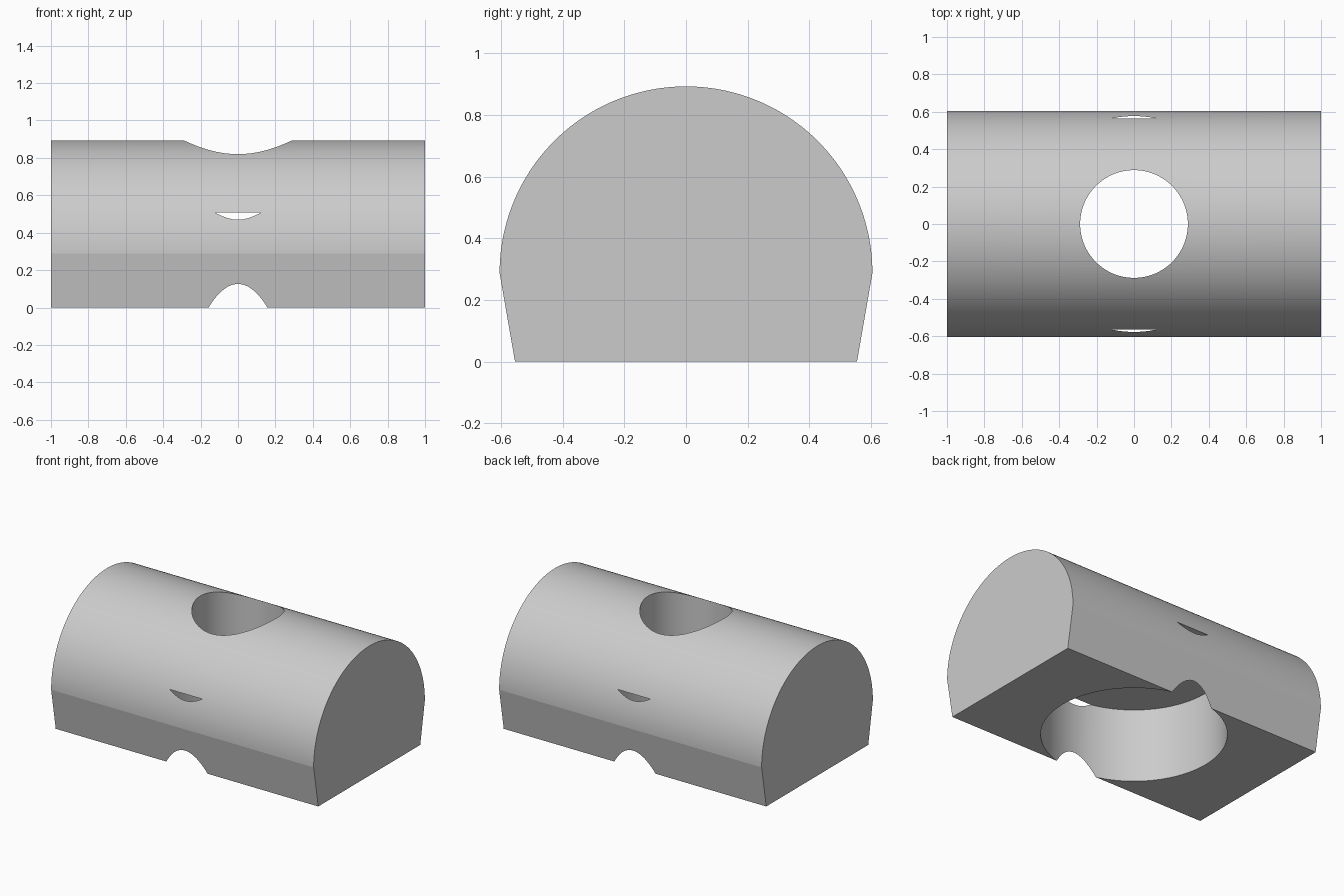
import bpy
import bmesh
from math import sin, cos, pi, radians

LENGTH, RADIUS, SPRING, BASE = 2.0, 0.605, 0.288, 0.555
BORE, SHELF, HOLE = 0.577, 0.508, 0.288
ARC_STEPS = 96

cube = bpy.data.objects.get("Cube")
if cube:
    bpy.data.objects.remove(cube, do_unlink=True)

# Single matte grey
grey = bpy.data.materials.new("light_grey")
grey.use_nodes = True
colour = (0.6, 0.6, 0.6, 1)
grey.diffuse_color = colour
grey.node_tree.nodes["Principled BSDF"].inputs["Base Color"].default_value = colour


def extrude_outline(name, points, offset):
    """Solid made by sweeping a closed outline along an offset."""
    bm = bmesh.new()
    face = bm.faces.new([bm.verts.new(p) for p in points])
    swept = bmesh.ops.extrude_face_region(bm, geom=[face])["geom"]
    verts = [g for g in swept if isinstance(g, bmesh.types.BMVert)]
    bmesh.ops.translate(bm, verts=verts, vec=offset)
    bmesh.ops.recalc_face_normals(bm, faces=bm.faces)
    mesh = bpy.data.meshes.new(name)
    bm.to_mesh(mesh)
    bm.free()
    obj = bpy.data.objects.new(name, mesh)
    bpy.context.collection.objects.link(obj)
    mesh.materials.append(grey)
    return obj


def drill(target, radius, bottom, top):
    """Cut a round vertical bore through the target."""
    ring = [(radius * cos(2 * pi * i / 128), radius * sin(2 * pi * i / 128), bottom)
            for i in range(128)]
    cutter = extrude_outline("bore_cutter", ring, (0, 0, top - bottom))
    cutter.hide_render = True
    mod = target.modifiers.new("bore", 'BOOLEAN')
    mod.operation = 'DIFFERENCE'
    mod.solver = 'EXACT'
    mod.object = cutter
    bpy.ops.object.modifier_apply(modifier=mod.name)
    bpy.data.objects.remove(cutter, do_unlink=True)


# Body: round-topped bar with drafted lower sides
angles = [pi * i / ARC_STEPS for i in range(ARC_STEPS + 1)]
outline = [(-LENGTH / 2, RADIUS * cos(a), SPRING + RADIUS * sin(a)) for a in angles]
outline += [(-LENGTH / 2, -BASE, 0), (-LENGTH / 2, BASE, 0)]
body = extrude_outline("arched_body", outline, (LENGTH, 0, 0))
bpy.ops.object.select_all(action='DESELECT')
body.select_set(True)
bpy.context.view_layer.objects.active = body

# Wide socket from below breaks through the sides; narrow hole opens the top
drill(body, BORE, -0.2, SHELF)
drill(body, HOLE, 0.3, 1.2)

bpy.ops.object.shade_smooth_by_angle(angle=radians(8))
